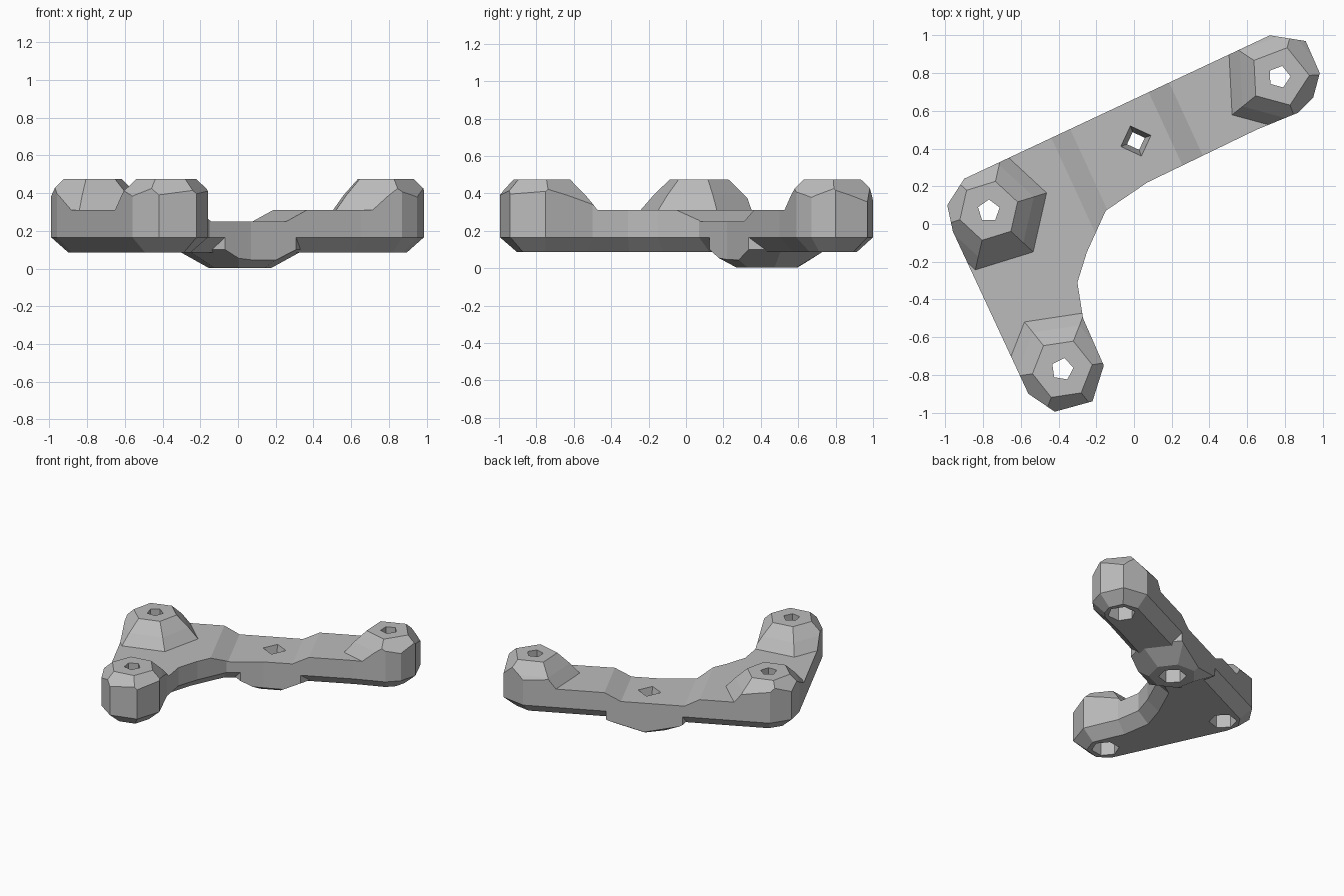
import bpy
import bmesh
import math
from mathutils import Vector

cube = bpy.data.objects.get("Cube")
if cube:
    bpy.data.objects.remove(cube, do_unlink=True)

grey = bpy.data.materials.new("plain grey")
grey.use_nodes = True
grey.diffuse_color = (0.5, 0.5, 0.5, 1)
grey.node_tree.nodes["Principled BSDF"].inputs["Base Color"].default_value = (0.5, 0.5, 0.5, 1)

# Clockwise plan of the angled bracket
OUTLINE = [(-0.99, 0.10), (-0.90, 0.24), (0.72, 1.0), (0.91, 0.97), (0.985, 0.80),
           (0.95, 0.67), (0.87, 0.59), (0.65, 0.50), (0.07, 0.22), (-0.15, 0.07),
           (-0.25, -0.15), (-0.30, -0.31), (-0.27, -0.50), (-0.16, -0.75),
           (-0.22, -0.94), (-0.42, -0.995), (-0.56, -0.90), (-0.96, -0.04)]
# Post centre, side count and turn
POSTS = [((-0.77, 0.07), 6, 0.3), ((0.77, 0.78), 5, 0.05), ((-0.38, -0.77), 6, 0.15)]
MIDDLE = (0.01, 0.44)
ALONG = Vector((0.908, 0.419))


def loft(name, layers):
    """Solid through (z, points) layers, with capped ends."""
    bm = bmesh.new()
    rings = [[bm.verts.new((x, y, z)) for x, y in pts] for z, pts in layers]
    n = len(rings[0])
    for low, high in zip(rings, rings[1:]):
        for i in range(n):
            j = (i + 1) % n
            bm.faces.new((low[i], low[j], high[j], high[i]))
    caps = [bm.faces.new(rings[0]), bm.faces.new(rings[-1])]
    bmesh.ops.triangulate(bm, faces=caps)
    bmesh.ops.recalc_face_normals(bm, faces=bm.faces)
    mesh = bpy.data.meshes.new(name)
    bm.to_mesh(mesh)
    bm.free()
    obj = bpy.data.objects.new(name, mesh)
    bpy.context.collection.objects.link(obj)
    mesh.materials.append(grey)
    return obj


def ring(centre, r, n, turn):
    return [(centre[0] + r * math.cos(turn + math.tau * i / n),
             centre[1] + r * math.sin(turn + math.tau * i / n)) for i in range(n)]


def frustum(name, centre, n, turn, steps):
    return loft(name, [(z, ring(centre, r, n, turn)) for z, r in steps])


def inset(points, d):
    """Move each edge of a clockwise outline inward by d."""
    out = []
    for i, p in enumerate(points):
        p, a, b = Vector(p), Vector(points[i - 1]), Vector(points[(i + 1) % len(points)])
        e, f = (p - a).normalized(), (b - p).normalized()
        m, k = Vector((e.y, -e.x)), Vector((f.y, -f.x))
        out.append(tuple(p + (m + k) * d / (1 + m.dot(k))))
    return out


def combine(target, tool, operation):
    mod = target.modifiers.new(operation, "BOOLEAN")
    mod.operation, mod.solver, mod.object = operation, "EXACT", tool
    bpy.context.view_layer.objects.active = target
    bpy.ops.object.modifier_apply(modifier=mod.name)
    bpy.data.objects.remove(tool, do_unlink=True)


def across(low, high):
    """Strip across the long arm, between two distances from its middle hole."""
    side = Vector((-ALONG.y, ALONG.x))
    c = Vector(MIDDLE)
    return [tuple(c + ALONG * s + side * t)
            for s, t in ((low, -0.36), (high, -0.36), (high, 0.4), (low, 0.4))]


# Plate with a chamfered underside
bracket = loft("bracket", [(0.085, inset(OUTLINE, 0.085)), (0.165, OUTLINE), (0.31, OUTLINE)])

# Shallow dip in the long arm
dip = loft("dip_cutter", [(0.25, across(-0.29, 0.17)), (0.31, across(-0.40, 0.29)),
                          (0.36, across(-0.49, 0.39))])
combine(bracket, dip, "DIFFERENCE")

# Sloped posts on top and a boss under the middle hole
for centre, n, turn in POSTS:
    post = frustum("post", centre, n, turn, [(0.2, 0.34), (0.30, 0.33), (0.39, 0.25), (0.475, 0.16)])
    combine(bracket, post, "UNION")
boss = frustum("lower_boss", MIDDLE, 7, 0.2, [(0.003, 0.17), (0.10, 0.35), (0.2, 0.35)])
combine(bracket, boss, "UNION")

# Trim everything to the plan
trim = loft("trim", [(-0.2, OUTLINE), (0.8, OUTLINE)])
combine(bracket, trim, "INTERSECT")

# Through holes with wider recesses from below
for centre, n, turn in POSTS:
    hole = frustum("hole_cutter", centre, 5, turn, [(-0.1, 0.06), (0.6, 0.06)])
    recess = frustum("recess_cutter", centre, 6, turn, [(-0.1, 0.10), (0.26, 0.10)])
    combine(bracket, hole, "DIFFERENCE")
    combine(bracket, recess, "DIFFERENCE")
middle_hole = frustum("hole_cutter", MIDDLE, 4, 0.35, [(-0.1, 0.05), (0.14, 0.05), (0.25, 0.085), (0.4, 0.1)])
middle_recess = frustum("recess_cutter", MIDDLE, 6, 0.3, [(-0.1, 0.10), (0.12, 0.10)])
combine(bracket, middle_hole, "DIFFERENCE")
combine(bracket, middle_recess, "DIFFERENCE")

# Flat faces, one colour
bracket.data.materials.clear()
bracket.data.materials.append(grey)
for face in bracket.data.polygons:
    face.material_index = 0
    face.use_smooth = False
